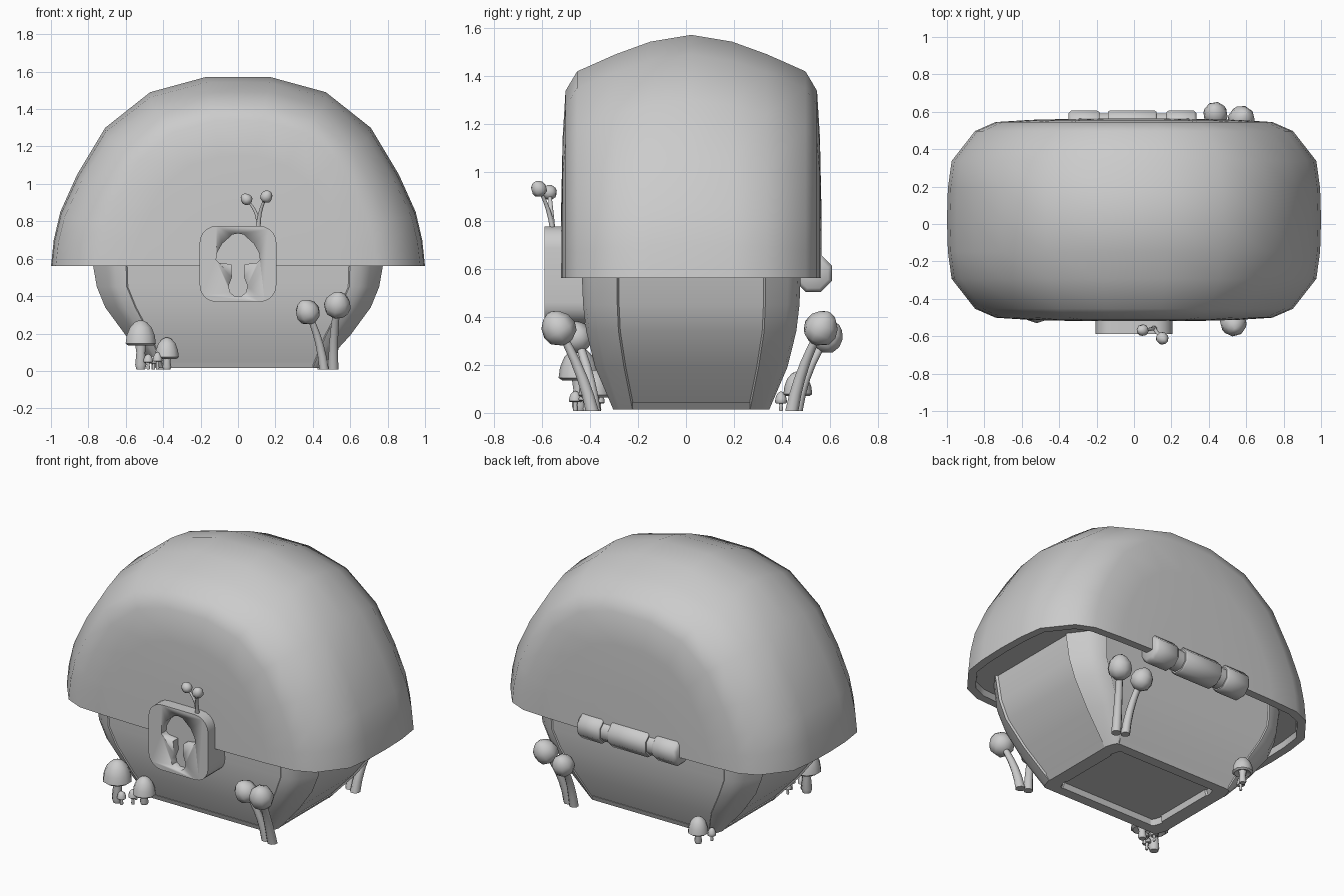
import bpy, bmesh
from math import sin, cos, pi, radians
from mathutils import Vector

if "Cube" in bpy.data.objects:
    bpy.data.objects.remove(bpy.data.objects["Cube"])


def loft(name, rings, angle=40, cap_start=True, cap_end=True):
    """Skin a list of closed rings that all have the same point count."""
    bm = bmesh.new()
    vs = [[bm.verts.new(p) for p in r] for r in rings]
    n = len(vs[0])
    for a, b in zip(vs, vs[1:]):
        for i in range(n):
            j = (i + 1) % n
            bm.faces.new((a[i], a[j], b[j], b[i]))
    if cap_start:
        bm.faces.new(vs[0][::-1])
    if cap_end:
        bm.faces.new(vs[-1])
    bmesh.ops.recalc_face_normals(bm, faces=bm.faces)
    me = bpy.data.meshes.new(name)
    bm.to_mesh(me)
    bm.free()
    me.shade_smooth()
    me.set_sharp_from_angle(angle=radians(angle))
    ob = bpy.data.objects.new(name, me)
    bpy.context.collection.objects.link(ob)
    return ob


def circle(c, r, n=8, axis='z'):
    pts = []
    for i in range(n):
        a = 2 * pi * (i + 0.5) / n
        u, v = r * cos(a), r * sin(a)
        pts.append(Vector(c) + (Vector((u, v, 0)) if axis == 'z' else Vector((0, u, v))))
    return pts


def quad_mirror(q):
    """Mirror a quarter outline (from +x side to +y side) into a full loop."""
    left = [(-x, y) for x, y in reversed(q)]
    half = q + left
    return half + [(x, -y) for x, y in reversed(half)]


# Lid: arch sections stacked along depth
CY, RIM = 0.022, 0.56
half = [(1, .56), (.985, .70), (.95, .85), (.86, 1.05), (.71, 1.30), (.47, 1.49), (.17, 1.572)]
arch = half + [(-x, z) for x, z in reversed(half)]
side = [(0.0, 1, 1), (.17, .995, .972), (.315, .975, .92), (.475, .85, .85),
        (.523, .74, .77), (.535, .55, .58), (.541, .3, .3)]
stations = [(-t, a, b) for t, a, b in side[:0:-1]] + side
bm = bmesh.new()
rows = [[bm.verts.new((x * sx, CY + t, RIM + (z - RIM) * sz)) for x, z in arch]
        for t, sx, sz in stations]
for a, b in zip(rows, rows[1:]):
    for i in range(len(arch) - 1):
        bm.faces.new((a[i], a[i + 1], b[i + 1], b[i]))
bm.faces.new(rows[0])
bm.faces.new(rows[-1][::-1])
# Lid underside with a stepped rim
edge = [r[0] for r in rows] + [r[-1] for r in reversed(rows)]
bottom = bm.faces.new(edge)
bmesh.ops.recalc_face_normals(bm, faces=bm.faces)
bmesh.ops.inset_region(bm, faces=[bottom], thickness=0.05, depth=0)
bmesh.ops.inset_region(bm, faces=[bottom], thickness=0.004, depth=-0.04)
me = bpy.data.meshes.new("lid")
bm.to_mesh(me)
bm.free()
me.shade_smooth()
me.set_sharp_from_angle(angle=radians(50))
bpy.context.collection.objects.link(bpy.data.objects.new("lid", me))

# Body: flared box with raised corner trims and a recessed bottom
levels = [(.015, .44, .325, .40, .245), (.19, .60, .40, .47, .28), (.34, .71, .437, .55, .303),
          (.45, .755, .45, .595, .308), (.62, .785, .457, .60, .31)]


def body_ring(z, w, d, a, b, s=1.0):
    q = [(w - .014, b - .008), (w, b), (w * .62 + a * .38, d * .64 + b * .36),
         (w * .34 + a * .66, d * .91 + b * .09), (a, d), (a - .006, d - .006)]
    return [(x * s, CY + y * s, z) for x, y in quad_mirror(q)]


def bottom_ring(z, s):
    w, d, a, b = levels[0][1:]
    return body_ring(z, w, d, a, b, s)


loft("body", [bottom_ring(.05, .80), bottom_ring(.015, .82)] +
     [body_ring(*l) for l in levels], 30)

# Lower sill strips between the corner trims
for s in (-1, 1):
    loft("side_sill", [[(s * x, CY + y, z) for x, z in
         ((.40, .015), (.436, .015), (.462, .045), (.40, .045))] for y in (-.245, .245)])
    loft("long_sill", [[(x, CY + s * y, z) for y, z in
         ((.28, .015), (.325, .015), (.336, .045), (.28, .045))] for x in (-.4, .4)])

# Lock plate with a mushroom-shaped keyhole
R, HX, ZC = .09, .205, .572
outline = []
for k, (sx, sz) in enumerate(((1, 1), (-1, 1), (-1, -1), (1, -1))):
    for i in range(6):
        a = pi / 2 * (k + i / 5)
        outline.append((sx * (HX - R) + R * cos(a), ZC + sz * (.203 - R) + R * sin(a)))
lock = loft("lock_plate", [[(x, y, z) for x, z in outline] for y in (-.588, -.42)])
key = [(0, .735), (.03, .729), (.085, .68), (.113, .63), (.117, .595), (.10, .578),
       (.035, .57), (.033, .50), (.05, .455), (.043, .42), (.018, .40)]
key = key + [(-x, z) for x, z in key[:0:-1]]
cutter = loft("keyhole_cutter", [[(x, y, z) for x, z in key] for y in (-.65, -.54)])
cutter.hide_render = True
mod = lock.modifiers.new("keyhole", 'BOOLEAN')
mod.operation, mod.object, mod.solver = 'DIFFERENCE', cutter, 'EXACT'
bpy.context.view_layer.objects.active = lock
bpy.ops.object.modifier_apply(modifier=mod.name)
bpy.data.objects.remove(cutter)

# Hinge barrel at the back
steps = [(-.35, .066), (-.335, .083), (-.20, .083), (-.185, .074), (-.185, .066), (-.14, .066),
         (-.14, .076), (-.13, .083), (.11, .083), (.12, .076), (.12, .066), (.175, .066),
         (.175, .074), (.185, .083), (.32, .083), (.335, .066)]
loft("hinge", [circle((x, .53, .58), r, 8, 'x') for x, r in steps], 50)


def sprout(base, bend, head, r, w):
    """Thin curved stem with a round head."""
    p0, p1, p2 = Vector(base), Vector(bend), Vector(head)
    rings = []
    for i in range(6):
        t = i / 5
        c = p0 * (1 - t) ** 2 + p1 * 2 * t * (1 - t) + p2 * t * t
        rings.append(circle(c, w * (1.1 - .4 * t), 8))
    loft("sprout_stem", rings, 60)
    prof = [(-.95, .35), (-.6, .85), (-.1, 1.0), (.45, .87), (.85, .52), (1.04, .15)]
    ob = loft("sprout_head", [circle((0, 0, h * r), k * r, 8) for h, k in prof], 60)
    ob.location = head
    ob.rotation_euler = (p2 - p1).to_track_quat('Z', 'Y').to_euler()


# Tall sprouts at the right corners and the tiny pair on the lock
sprout((.51, -.39, .008), (.505, -.43, .18), (.532, -.53, .352), .073, .027)
sprout((.46, -.38, .008), (.44, -.40, .18), (.372, -.455, .315), .067, .025)
sprout((.50, .44, .008), (.51, .47, .18), (.575, .562, .352), .073, .027)
sprout((.45, .46, .008), (.45, .49, .18), (.435, .588, .315), .067, .025)
sprout((.105, -.555, .765), (.12, -.56, .84), (.045, -.568, .918), .032, .011)
sprout((.11, -.555, .765), (.11, -.57, .86), (.152, -.612, .932), .034, .011)


def mushroom(x, y, r, z0, z1):
    """Short mushroom: domed cap on a stubby stem."""
    h = z1 - z0
    prof = [(.15, .3), (0, .82), (.08, 1), (.4, .93), (.72, .72), (.93, .4), (1, .12)]
    loft("mushroom_cap", [circle((x, y, z0 + k * h), r * s, 10) for k, s in prof], 55)
    top = z0 + .2 * h
    loft("mushroom_stem", [circle((x, y, z), r * s, 8) for z, s in
         ((.008, .3), (.008 + top * .15, .38), (top * .6, .3), (top, .42))], 60)


# Small clusters at the left corners
mushroom(-.52, -.445, .085, .135, .27)
mushroom(-.38, -.38, .067, .065, .178)
mushroom(-.48, -.46, .027, .045, .09)
mushroom(-.43, -.42, .027, .05, .10)
mushroom(-.45, -.36, .022, .04, .08)
mushroom(-.41, .465, .06, .07, .172)
mushroom(-.455, .395, .025, .04, .088)
